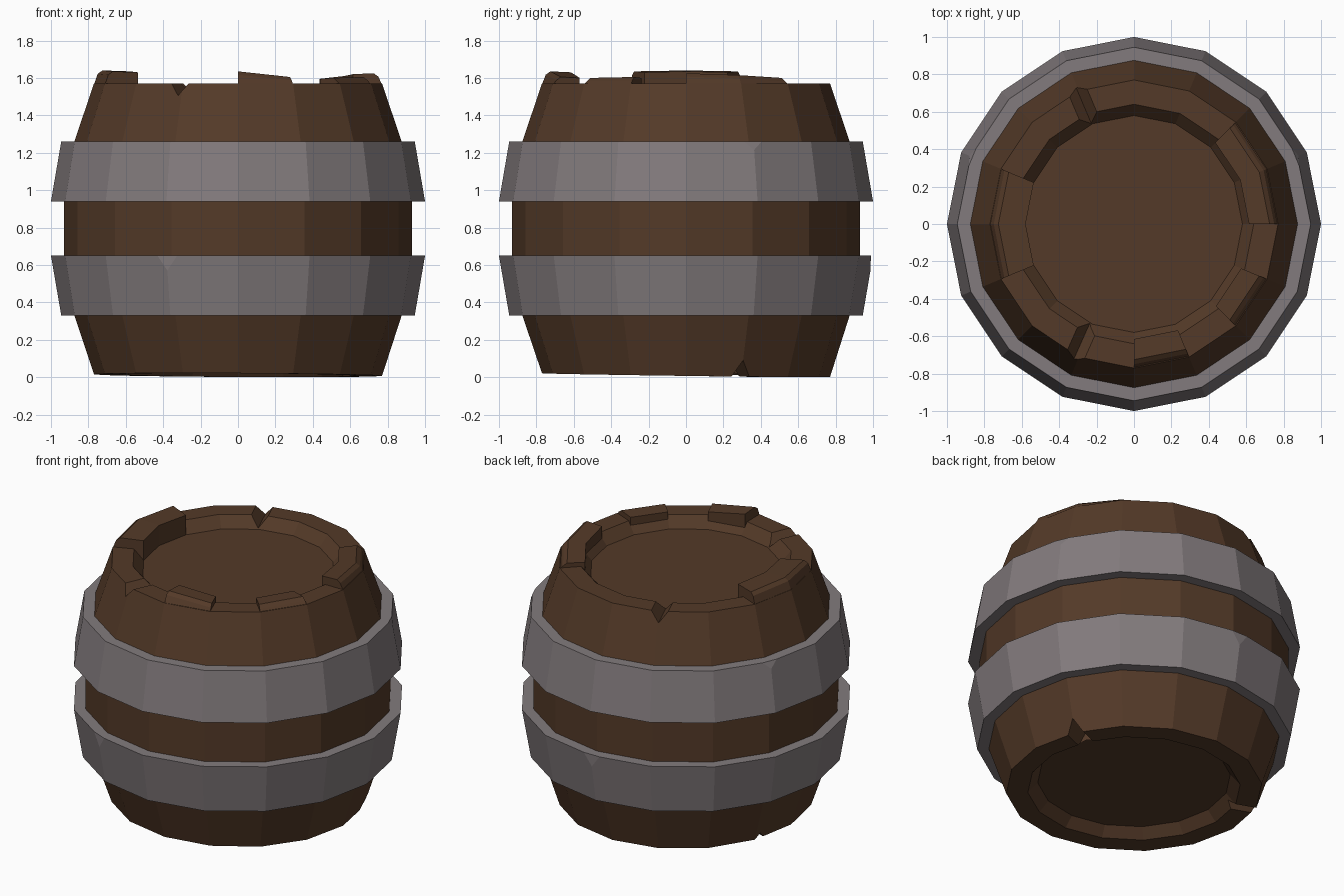
import bpy, bmesh, math
from mathutils import Vector

if "Cube" in bpy.data.objects:
    bpy.data.objects.remove(bpy.data.objects["Cube"])

SIDES = 16
STEP = 360 / SIDES


def material(name, rgb):
    m = bpy.data.materials.new(name)
    m.diffuse_color = (*rgb, 1)
    m.use_nodes = True
    m.node_tree.nodes["Principled BSDF"].inputs["Base Color"].default_value = m.diffuse_color
    return m


wood = material("brown wood", (0.088, 0.042, 0.021))
iron = material("grey iron", (0.225, 0.198, 0.205))


def polar(r, deg, z):
    a = math.radians(deg)
    return Vector((r * math.cos(a), r * math.sin(a), z))


def finish(bm, name, mat):
    bmesh.ops.recalc_face_normals(bm, faces=bm.faces)
    me = bpy.data.meshes.new(name)
    bm.to_mesh(me)
    bm.free()
    me.materials.append(mat)
    ob = bpy.data.objects.new(name, me)
    bpy.context.collection.objects.link(ob)
    return ob


def lathe(name, profile, mat, ring=False):
    """Spin an (r, z) profile; a ring joins its ends, otherwise they are capped."""
    bm = bmesh.new()
    loops = [[bm.verts.new(polar(r, i * STEP, z)) for i in range(SIDES)] for r, z in profile]
    pairs = list(zip(loops, loops[1:]))
    if ring:
        pairs.append((loops[-1], loops[0]))
    else:
        bm.faces.new(loops[0])
        bm.faces.new(loops[-1])
    for a, b in pairs:
        for i in range(SIDES):
            j = (i + 1) % SIDES
            bm.faces.new((a[i], a[j], b[j], b[i]))
    return finish(bm, name, mat)


def hull(name, points, mat):
    bm = bmesh.new()
    for p in points:
        bm.verts.new(p)
    bmesh.ops.convex_hull(bm, input=bm.verts)
    return finish(bm, name, mat)


def cut(target, cutter):
    mod = target.modifiers.new("cut", 'BOOLEAN')
    mod.operation = 'DIFFERENCE'
    mod.solver = 'EXACT'
    mod.object = cutter
    bpy.context.view_layer.objects.active = target
    bpy.ops.object.modifier_apply(modifier=mod.name)
    bpy.data.objects.remove(cutter)


def notch(target, deg, half, z_open, z_tip, r0=0.5, r1=0.95):
    """V-shaped groove running outward through a rim."""
    side = polar(half, deg + 90, 0)
    pts = []
    for r in (r0, r1):
        pts += [polar(r, deg, z_open) + side, polar(r, deg, z_open) - side, polar(r, deg, z_tip)]
    cut(target, hull("notch_cutter", pts, wood))


def chip(target, deg, r, z, r_in, drop, size):
    """Triangular chip broken from the upper corner of a hoop."""
    v = polar(r, deg, z)
    a = v.lerp(polar(r, deg - STEP, z), size)
    b = v.lerp(polar(r, deg + STEP, z), size)
    c = v.lerp(polar(r_in, deg, z - 0.32), drop / 0.32)
    d = v + (v - (a + b + c) / 3) * 3
    cut(target, hull("chip_cutter", [a, b, c, d], iron))


# Barrel body with a recessed lid at both ends
body = lathe("barrel_body", [
    (0.58, 0.08), (0.64, 0.02), (0.77, 0.02), (0.875, 0.33), (0.93, 0.65),
    (0.93, 0.94), (0.875, 1.26), (0.77, 1.57), (0.64, 1.57), (0.58, 1.50)], wood)

# Slightly uneven bottom rim
for v in body.data.vertices:
    if abs(v.co.z - 0.02) < 0.001:
        ang = math.atan2(v.co.y, v.co.x)
        v.co.z = 0.011 - 0.011 * math.cos(ang - math.radians(67.5))

# Notches in the rims
notch(body, 113, 0.075, 1.60, 1.505)
notch(body, 246, 0.075, 1.60, 1.505)
notch(body, 22.5, 0.065, -0.02, 0.09, r0=0.62)
notch(body, 160, 0.06, -0.02, 0.05)


# Raised plank ends left standing on the worn top rim
def plank_end(name, start, heights, inner):
    bm = bmesh.new()
    loops = []
    for i, h in enumerate(heights):
        sect = [(0.77, 1.565), (0.75, h - 0.018), (0.725, h), (inner, h - 0.005), (inner, 1.49)]
        loops.append([bm.verts.new(polar(r, start + i * STEP, z)) for r, z in sect])
    n = len(loops[0])
    for a, b in zip(loops, loops[1:]):
        for k in range(n):
            bm.faces.new((a[k], a[(k + 1) % n], b[(k + 1) % n], b[k]))
    bm.faces.new(loops[0])
    bm.faces.new(loops[-1])
    return finish(bm, name, wood)


plank_end("left_plank_end", 157.5, (1.635, 1.64, 1.635), 0.58)
plank_end("front_plank_end", 270, (1.635, 1.605), 0.615)
plank_end("front_right_plank_end", 315, (1.60, 1.605), 0.62)
plank_end("right_plank_end", 0, (1.625, 1.615, 1.60), 0.615)

# Iron hoops, flaring towards the middle of the barrel
upper = lathe("upper_hoop", [(1.0, 0.94), (0.945, 1.26), (0.86, 1.26), (0.91, 0.94)], iron, ring=True)
lower = lathe("lower_hoop", [(0.945, 0.33), (1.0, 0.65), (0.91, 0.65), (0.86, 0.33)], iron, ring=True)

# Chips in the hoops
for deg in (22.5, 157.5):
    chip(upper, deg, 0.945, 1.26, 1.0, 0.045, 0.14)
for deg in (90, 247.5):
    chip(lower, deg, 1.0, 0.65, 0.945, 0.08, 0.15)
